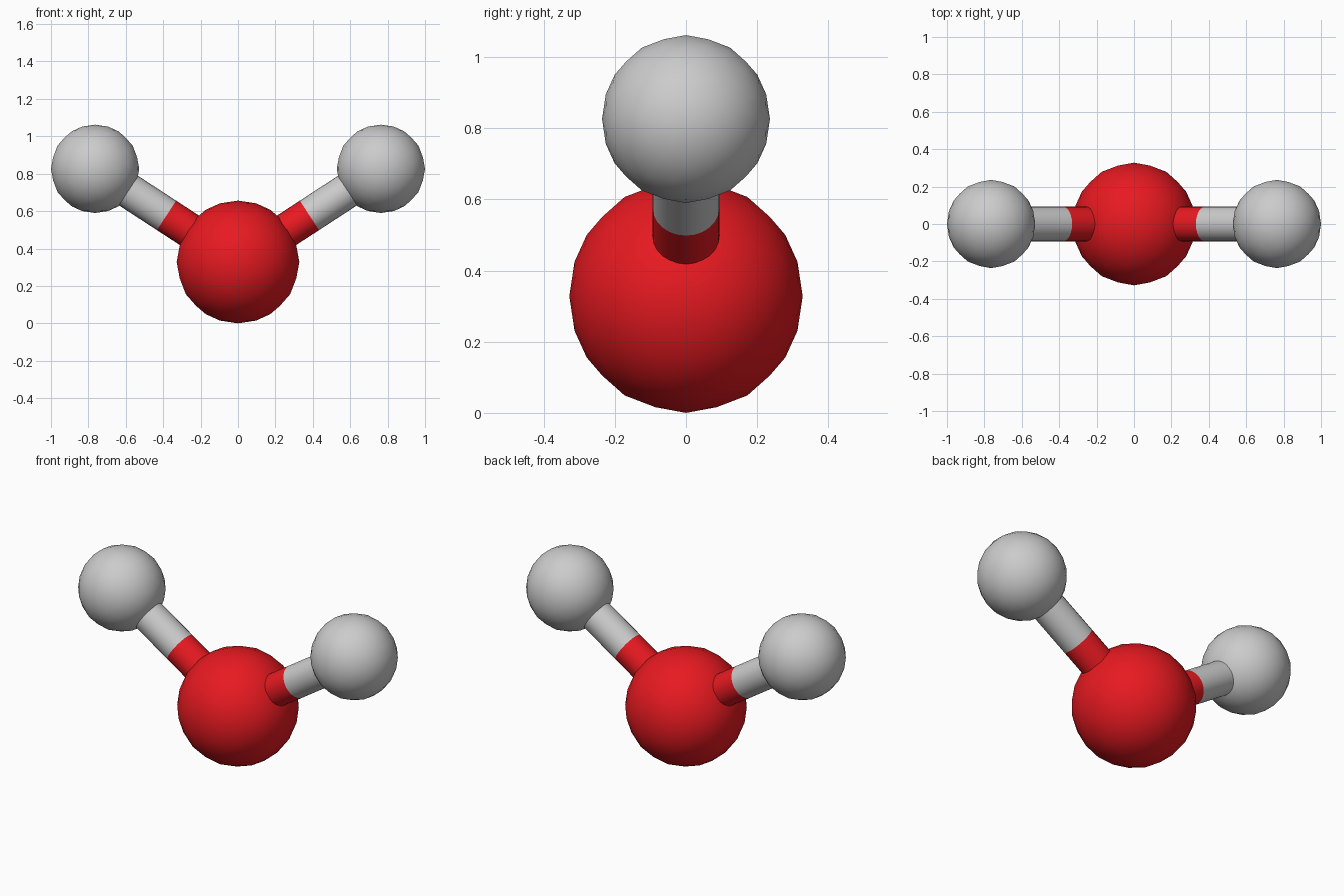
import bpy
from math import radians
from mathutils import Vector

if "Cube" in bpy.data.objects:
    bpy.data.objects.remove(bpy.data.objects["Cube"])

red = bpy.data.materials.new("red")
red.diffuse_color = (0.8, 0.01, 0.015, 1)
red.use_nodes = True
red.node_tree.nodes["Principled BSDF"].inputs["Base Color"].default_value = red.diffuse_color


def finish(ob, name, mat):
    ob.name = name
    if mat:
        ob.data.materials.append(mat)


def ball(name, centre, radius, mat=None):
    # geodesic ball turned so an edge midpoint lies on each axis
    bpy.ops.mesh.primitive_ico_sphere_add(
        subdivisions=3, radius=radius, location=centre,
        rotation=(0, radians(-31.717), 0))
    bpy.ops.object.shade_smooth()
    finish(bpy.context.object, name, mat)


def rod(name, a, b, mat=None):
    d = b - a
    bpy.ops.mesh.primitive_cylinder_add(
        vertices=24, radius=0.094, depth=d.length, location=(a + b) / 2,
        rotation=d.to_track_quat('Z', 'Y').to_euler())
    bpy.ops.object.shade_smooth_by_angle(angle=radians(40))
    finish(bpy.context.object, name, mat)


# central atom
core = Vector((0, 0, 0.328))
ball("centre_atom", core, 0.328, red)

# two outer atoms, each on a rod that changes colour halfway
for side, label in ((-1, "left"), (1, "right")):
    outer = Vector((side * 0.764, 0, 0.826))
    middle = (core + outer) / 2
    ball(label + "_atom", outer, 0.236)
    rod(label + "_inner_bond", core, middle, red)
    rod(label + "_outer_bond", middle, outer)
